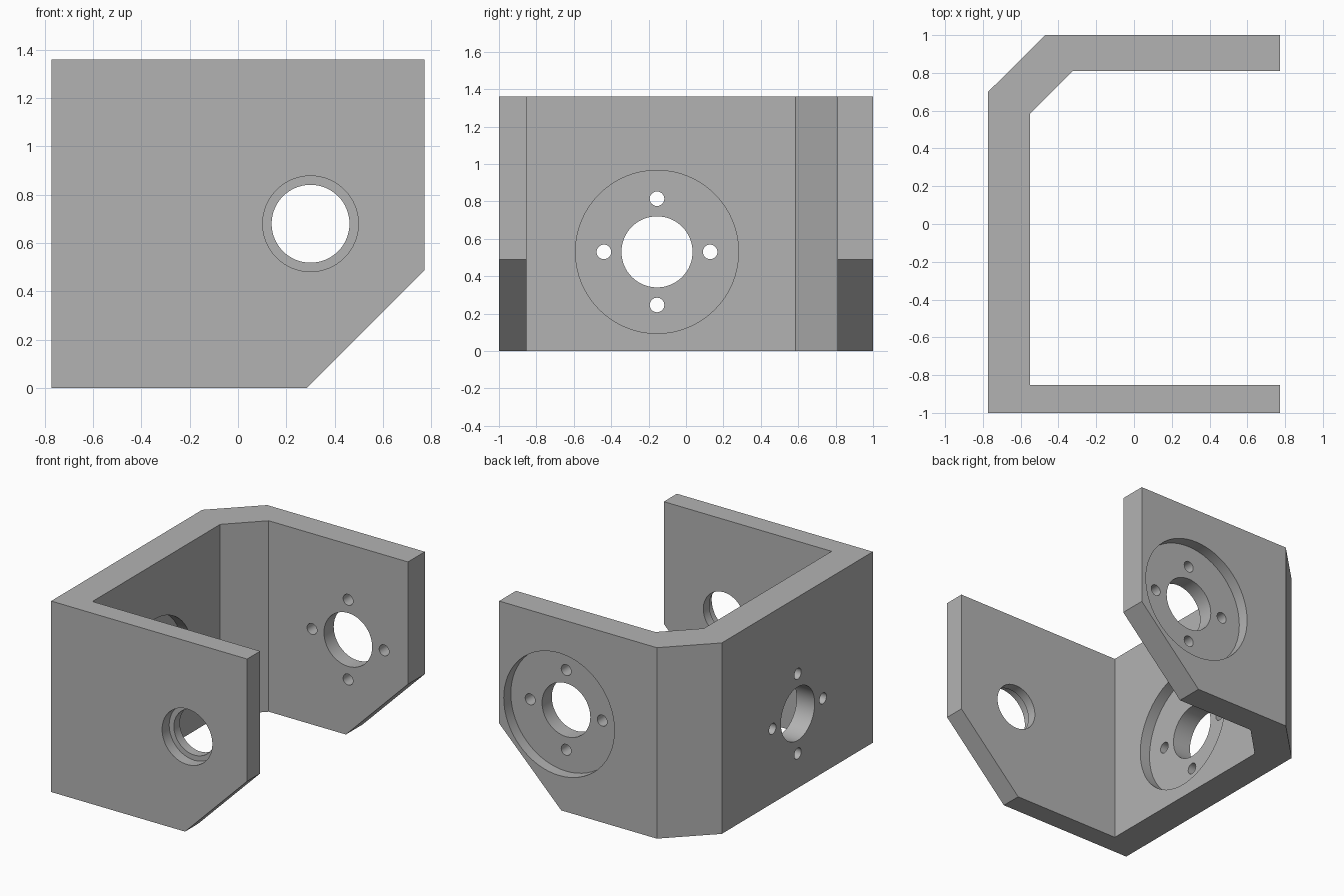
import bpy, bmesh, math
from mathutils import Vector

cube = bpy.data.objects.get("Cube")
if cube:
    bpy.data.objects.remove(cube, do_unlink=True)

# Single plain grey
grey = bpy.data.materials.new("plain grey")
grey.use_nodes = True
color = (0.45, 0.45, 0.45, 1)
grey.diffuse_color = color
grey.node_tree.nodes["Principled BSDF"].inputs["Base Color"].default_value = color

HX, HEIGHT = 0.772, 1.36
WALL_X, FRONT_IN, BACK_IN = -0.55, -0.853, 0.81
DEPTH = 0.08  # counterbore depth


def prism(name, points, offset):
    """Solid made by pushing a flat outline along an offset."""
    bm = bmesh.new()
    face = bm.faces.new([bm.verts.new(p) for p in points])
    out = bmesh.ops.extrude_face_region(bm, geom=[face])
    moved = [v for v in out["geom"] if isinstance(v, bmesh.types.BMVert)]
    bmesh.ops.translate(bm, verts=moved, vec=offset)
    bmesh.ops.recalc_face_normals(bm, faces=bm.faces)
    mesh = bpy.data.meshes.new(name)
    bm.to_mesh(mesh)
    bm.free()
    ob = bpy.data.objects.new(name, mesh)
    bpy.context.collection.objects.link(ob)
    mesh.materials.append(grey)
    return ob


# Three-walled bracket with one bevelled corner
plan = [(-HX, -1), (HX, -1), (HX, FRONT_IN), (WALL_X, FRONT_IN), (WALL_X, 0.585),
        (-0.325, BACK_IN), (HX, BACK_IN), (HX, 1), (-0.47, 1), (-HX, 0.7)]
bracket = prism("bracket", [(x, y, 0) for x, y in plan], (0, 0, HEIGHT))
cutters = []

# Sloping lower corner of the front and back walls
corner = [(0.283, 0), (0.283 + 0.6, 0.6), (1.2, 0.6), (1.2, -0.3), (-0.017, -0.3)]
cutters.append(prism("corner_cutter", [(x, -1.2, z) for x, z in corner], (0, 2.4, 0)))


def drill(center, axis, radius, length, sides=64):
    """Round cutter starting at center and running along axis."""
    axis = Vector(axis)
    up = Vector((0, 0, 1))
    side = axis.cross(up)
    ring = [Vector(center) + radius * (math.cos(a) * side + math.sin(a) * up)
            for a in (math.tau * i / sides for i in range(sides))]
    cutters.append(prism("hole_cutter", ring, axis * length))


def recess(center, axis, radius, hole):
    """Counterbore in a face, with a through hole in its floor."""
    start = Vector(center) - Vector(axis) * 0.05
    drill(start, axis, radius, DEPTH + 0.05)
    drill(start, axis, hole, 0.4)
    return start


def motor_mount(center, axis):
    """Wide recess, shaft hole and four screw holes."""
    start = recess(center, axis, 0.436, 0.19)
    side = Vector(axis).cross((0, 0, 1))
    for d in (side, -side, Vector((0, 0, 1)), Vector((0, 0, -1))):
        drill(start + d * 0.284, axis, 0.039, 0.4, 32)


recess((0.3, -1, 0.68), (0, 1, 0), 0.198, 0.161)
motor_mount((0.3, 1, 0.68), (0, -1, 0))
motor_mount((WALL_X, -0.155, 0.53), (-1, 0, 0))

# Cut everything, then bake the result and drop the cutters
bpy.context.view_layer.objects.active = bracket
bracket.select_set(True)
for c in cutters:
    c.hide_render = True
    mod = bracket.modifiers.new("cut", "BOOLEAN")
    mod.operation = "DIFFERENCE"
    mod.solver = "EXACT"
    mod.object = c
    bpy.ops.object.modifier_apply(modifier=mod.name)
for c in cutters:
    bpy.data.objects.remove(c, do_unlink=True)
bpy.ops.object.shade_smooth_by_angle(angle=math.radians(30))
